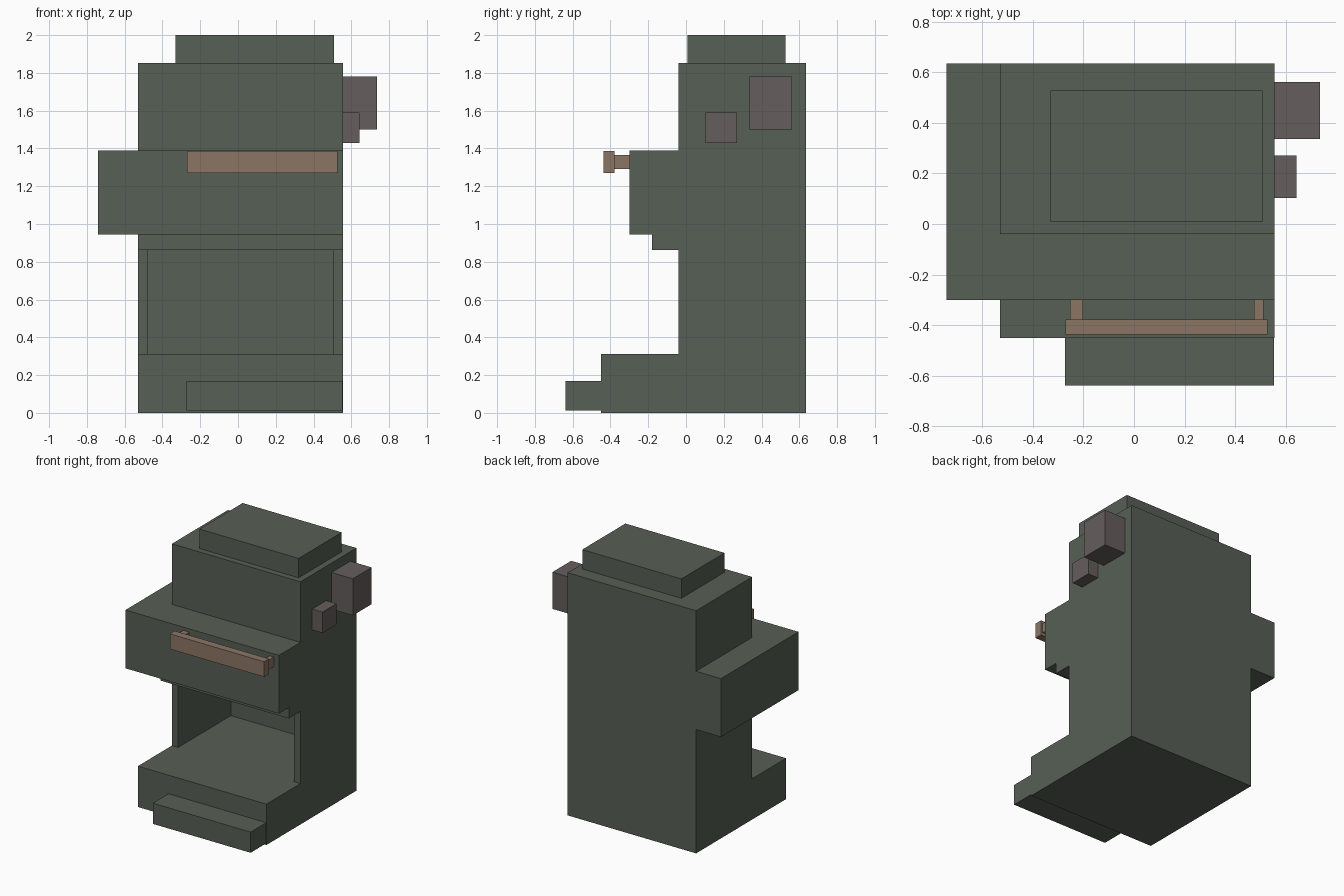
import bpy, bmesh
from mathutils import Vector

if "Cube" in bpy.data.objects:
    bpy.data.objects.remove(bpy.data.objects["Cube"])


def material(name, rgb):
    m = bpy.data.materials.new(name)
    m.diffuse_color = (*rgb, 1)
    m.use_nodes = True
    m.node_tree.nodes["Principled BSDF"].inputs["Base Color"].default_value = m.diffuse_color
    return m


GREEN = material("dark_green", (0.095, 0.115, 0.09))
COPPER = material("copper", (0.26, 0.18, 0.13))
GREY = material("warm_grey", (0.13, 0.11, 0.11))


def finish(name, bm, mat):
    bmesh.ops.recalc_face_normals(bm, faces=bm.faces)
    me = bpy.data.meshes.new(name)
    bm.to_mesh(me)
    bm.free()
    ob = bpy.data.objects.new(name, me)
    bpy.context.collection.objects.link(ob)
    if mat:
        me.materials.append(mat)
    return ob


def box(name, x, y, z, mat=None):
    bm = bmesh.new()
    bmesh.ops.create_cube(bm, size=1)
    for v in bm.verts:
        v.co = Vector([a[0] if c < 0 else a[1] for a, c in zip((x, y, z), v.co)])
    return finish(name, bm, mat)


def extrude_side(name, profile, x0, x1, mat):
    bm = bmesh.new()
    face = bm.faces.new([bm.verts.new((x0, y, z)) for y, z in profile])
    ext = bmesh.ops.extrude_face_region(bm, geom=[face])
    verts = [g for g in ext["geom"] if isinstance(g, bmesh.types.BMVert)]
    bmesh.ops.translate(bm, vec=(x1 - x0, 0, 0), verts=verts)
    return finish(name, bm, mat)


# Body: stepped side profile (base, open bay, lip, brew head, upper housing)
L, R, BACK = -0.53, 0.555, 0.635
profile = [(BACK, 0), (-0.45, 0), (-0.45, 0.312), (-0.04, 0.312), (-0.04, 0.862),
           (-0.18, 0.862), (-0.18, 0.945), (-0.30, 0.945), (-0.30, 1.39),
           (-0.04, 1.39), (-0.04, 1.852), (BACK, 1.852)]
body = extrude_side("body", profile, L, R, GREEN)

# Deep bay cut into the front
cutter = box("bay_cutter", (-0.477, 0.502), (-0.10, 0.595), (0.312, 0.862))
cutter.hide_render = True
cutter.hide_viewport = True
mod = body.modifiers.new("bay", 'BOOLEAN')
mod.operation = 'DIFFERENCE'
mod.solver = 'EXACT'
mod.object = cutter

# Housing attachments
box("side_extension", (-0.74, L), (-0.30, BACK), (0.945, 1.39), GREEN)
box("top_cap", (-0.33, 0.507), (0.007, 0.527), (1.852, 2.0), GREEN)
box("front_tray", (-0.272, 0.553), (-0.638, -0.45), (0.012, 0.17), GREEN)

# Front handle with two posts
box("handle_bar", (-0.27, 0.527), (-0.437, -0.378), (1.27, 1.386), COPPER)
for name, x in (("handle_post_left", (-0.252, -0.202)), ("handle_post_right", (0.475, 0.512))):
    box(name, x, (-0.378, -0.30), (1.292, 1.365), COPPER)

# Side knobs
box("large_knob", (R, 0.735), (0.335, 0.562), (1.50, 1.78), GREY)
box("small_knob", (R, 0.642), (0.102, 0.271), (1.43, 1.59), GREY)
